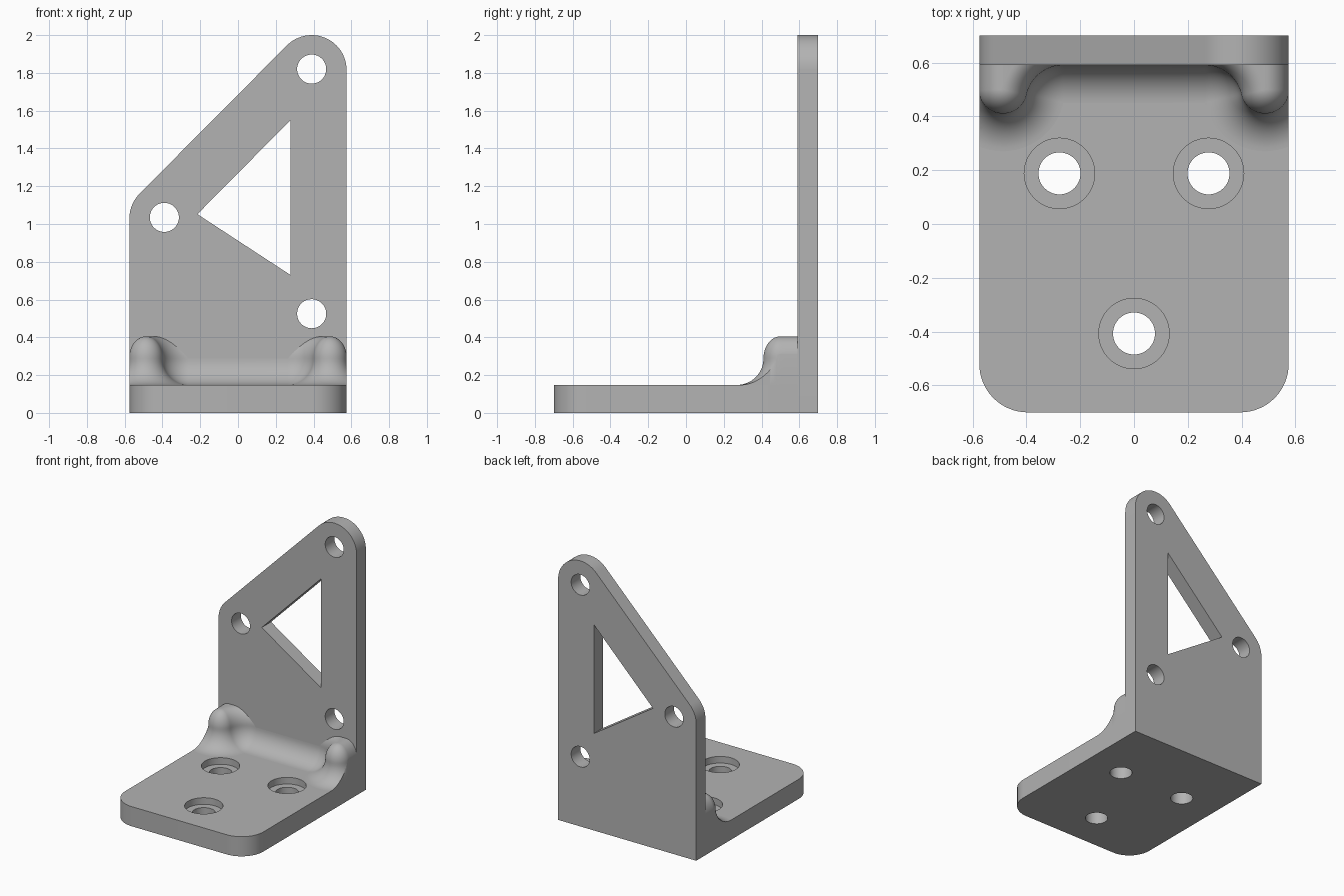
import bpy, bmesh
from math import sin, cos, pi, sqrt, atan2, radians
from mathutils import Vector

cube = bpy.data.objects.get("Cube")
if cube:
    bpy.data.objects.remove(cube, do_unlink=True)

grey = bpy.data.materials.new("plain_grey")
grey.use_nodes = True
colour = (0.45, 0.45, 0.45, 1)
grey.diffuse_color = colour
grey.node_tree.nodes["Principled BSDF"].inputs["Base Color"].default_value = colour

HALF = 0.575      # half width
TOP = 0.148       # base plate thickness
WALL = 0.59       # front face of the upright plate
BACK = 0.70


def arc(cx, cy, r, a0, a1, n):
    return [(cx + r * cos(a0 + (a1 - a0) * i / n),
             cy + r * sin(a0 + (a1 - a0) * i / n)) for i in range(n + 1)]


def make_object(name, bm):
    mesh = bpy.data.meshes.new(name)
    bm.to_mesh(mesh)
    bm.free()
    mesh.materials.append(grey)
    ob = bpy.data.objects.new(name, mesh)
    bpy.context.collection.objects.link(ob)
    return ob


def prism(name, outline, place, lo, hi):
    """Extrude a 2D outline from lo to hi; place maps (u, v, depth) to a point."""
    bm = bmesh.new()
    face = bm.faces.new([bm.verts.new(place(u, v, lo)) for u, v in outline])
    ext = bmesh.ops.extrude_face_region(bm, geom=[face])
    shift = Vector(place(0, 0, hi)) - Vector(place(0, 0, lo))
    bmesh.ops.translate(bm, vec=shift,
                        verts=[g for g in ext["geom"] if isinstance(g, bmesh.types.BMVert)])
    bmesh.ops.recalc_face_normals(bm, faces=bm.faces)
    return make_object(name, bm)


def activate(ob):
    bpy.ops.object.select_all(action='DESELECT')
    bpy.context.view_layer.objects.active = ob
    ob.select_set(True)


def cut(ob, cutter):
    cutter.hide_render = True
    mod = ob.modifiers.new("cut", 'BOOLEAN')
    mod.operation = 'DIFFERENCE'
    mod.solver = 'EXACT'
    mod.object = cutter
    activate(ob)
    bpy.ops.object.modifier_apply(modifier=mod.name)
    bpy.data.objects.remove(cutter, do_unlink=True)


def circle(x, y, r):
    return arc(x, y, r, 0, 2 * pi, 48)[:-1]


def flat(u, v, d):
    return (u, v, d)


def upright(u, v, d):
    return (u, d, v)


# Base plate with rounded front corners and three counterbored holes
R_CORNER = 0.18
cx, cy = HALF - R_CORNER, -BACK + R_CORNER
outline = ([(HALF, WALL), (-HALF, WALL)] + arc(-cx, cy, R_CORNER, pi, 1.5 * pi, 16)
           + arc(cx, cy, R_CORNER, 1.5 * pi, 2 * pi, 16))
base = prism("base_plate", outline, flat, 0, TOP)
for x, y in ((-0.277, 0.188), (0.277, 0.188), (0, -0.407)):
    cut(base, prism("bore", circle(x, y, 0.078), flat, -0.1, 0.3))
    cut(base, prism("counterbore", circle(x, y, 0.131), flat, TOP - 0.05, 0.3))

# Upright plate with sloping top, three holes and a triangular window
outline = ([(-HALF, 0), (HALF, 0)] + arc(0.39, 1.815, 0.185, 0, 0.75 * pi, 24)
           + arc(-0.39, 1.03, 0.185, 0.75 * pi, pi, 10))
wall = prism("upright_plate", outline, upright, WALL, BACK)
for x, z in ((0.39, 1.82), (-0.39, 1.035), (0.39, 0.525)):
    cut(wall, prism("bore", circle(x, z, 0.077), upright, 0.4, 0.9))
window = [(-0.215, 1.052), (0.278, 0.73), (0.278, 1.55)]
cut(wall, prism("window", window, upright, 0.4, 0.9))

# Corner ribs blended into both plates: a profile swept along offset plan curves
RIB_X, RIB_Y, RIB_R, FILLET = 0.487, 0.50, 0.09, 0.14
PEAK = 0.405
SPRING = TOP + FILLET
fy = WALL - FILLET
fx = RIB_X - sqrt((RIB_R + FILLET) ** 2 - (RIB_Y - fy) ** 2)
touch = atan2(RIB_Y - fy, RIB_X - fx)       # direction from cove centre to rib centre


def plan_curve(d):
    """Plan contour at distance d outside the rib and the upright plate."""
    r = RIB_R + d
    rear = WALL + RIB_R
    pts = [(RIB_X + r, rear + (RIB_Y - rear) * i / 8) for i in range(8)]
    pts += arc(RIB_X, RIB_Y, r, 0, touch - pi, 40)
    pts += arc(fx, fy, FILLET - d, touch, pi / 2, 20)
    return pts + [(0, WALL - d)]


profile = [(RIB_R * (sin(b) - 1), SPRING + (PEAK - SPRING) * cos(b))
           for b in (pi / 2 * i / 14 for i in range(15))]
profile += [(FILLET * (1 - cos(a)), SPRING - FILLET * sin(a))
            for a in (pi / 2 * i / 14 for i in range(1, 15))]

bm = bmesh.new()
rows = [[bm.verts.new((RIB_X, y, PEAK)) for x, y in plan_curve(-RIB_R)]]
for d, z in profile:
    rows.append([bm.verts.new((x, y, z)) for x, y in plan_curve(d)])
for a, b in zip(rows, rows[1:]):
    for i in range(len(a) - 1):
        bm.faces.new((a[i], a[i + 1], b[i + 1], b[i]))
bmesh.ops.remove_doubles(bm, verts=bm.verts, dist=1e-5)
bmesh.ops.dissolve_degenerate(bm, edges=bm.edges, dist=1e-5)


def trim(co, no):
    geom = bm.verts[:] + bm.edges[:] + bm.faces[:]
    res = bmesh.ops.bisect_plane(bm, geom=geom, dist=1e-6, plane_co=co,
                                 plane_no=no, clear_outer=True)
    return [g for g in res["geom_cut"] if isinstance(g, bmesh.types.BMEdge)]


# Trim flush with the plates, then drop a flat outer side down to the base
trim((0, WALL + 0.005, 0), (0, 1, 0))
side = trim((HALF, 0, 0), (1, 0, 0))
skirt = bmesh.ops.extrude_edge_only(bm, edges=side)
for g in skirt["geom"]:
    if isinstance(g, bmesh.types.BMVert):
        g.co.z = TOP
bmesh.ops.recalc_face_normals(bm, faces=bm.faces)
if sum(f.normal.z * f.calc_area() for f in bm.faces) < 0:
    bmesh.ops.reverse_faces(bm, faces=bm.faces)
ribs = make_object("corner_ribs", bm)
mirror = ribs.modifiers.new("mirror", 'MIRROR')
mirror.use_clip = True
activate(ribs)
bpy.ops.object.modifier_apply(modifier=mirror.name)

for ob in (base, wall, ribs):
    activate(ob)
    bpy.ops.object.shade_smooth_by_angle(angle=radians(35))
